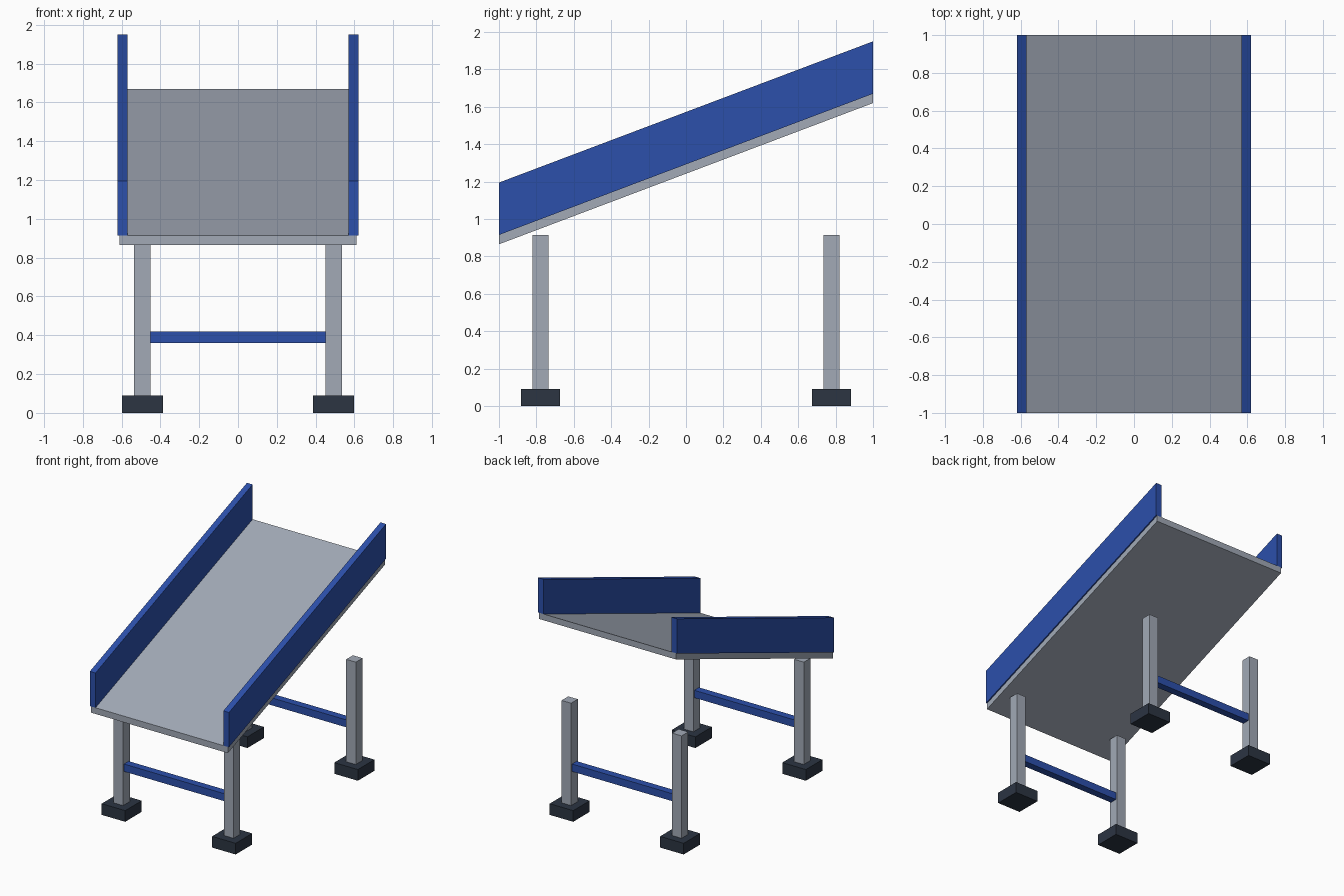
import bpy
import bmesh

default = bpy.data.objects.get("Cube")
if default:
    bpy.data.objects.remove(default, do_unlink=True)


def material(name, colour):
    mat = bpy.data.materials.new(name)
    mat.use_nodes = True
    mat.diffuse_color = (*colour, 1)
    mat.node_tree.nodes["Principled BSDF"].inputs["Base Color"].default_value = (*colour, 1)
    return mat


steel = material("grey steel", (0.36, 0.40, 0.47))
blue = material("blue paint", (0.025, 0.08, 0.41))
rubber = material("dark rubber", (0.025, 0.035, 0.055))


def box(name, low, high, mat, slope=0.0):
    """Box between two corners; slope lifts z along y, keeping the ends upright."""
    bm = bmesh.new()
    bmesh.ops.create_cube(bm, size=1)
    for v in bm.verts:
        v.co = [h if c > 0 else l for c, l, h in zip(v.co, low, high)]
        v.co.z += slope * v.co.y
    mesh = bpy.data.meshes.new(name)
    bm.to_mesh(mesh)
    bm.free()
    mesh.materials.append(mat)
    obj = bpy.data.objects.new(name, mesh)
    bpy.context.collection.objects.link(obj)
    return obj


def block(name, centre, half, bottom, top, mat):
    """Square upright block around a centre point."""
    x, y = centre
    return box(name, (x - half, y - half, bottom), (x + half, y + half, top), mat)


# Sloping deck
SLOPE = 0.3775
DECK_TOP = 1.2925
box("deck", (-0.61, -1, DECK_TOP - 0.05), (0.61, 1, DECK_TOP), steel, SLOPE)

# Side rails
for side, x in (("right", -0.595), ("left", 0.595)):
    box(side + "_rail", (x - 0.025, -1, DECK_TOP), (x + 0.025, 1, DECK_TOP + 0.28), blue, SLOPE)

# Two leg frames: legs, feet and a cross bar
LEG_X, LEG_Y = 0.4925, 0.778
for end, y in (("front", -LEG_Y), ("back", LEG_Y)):
    for side, x in (("right", -LEG_X), ("left", LEG_X)):
        block(f"{end}_{side}_leg", (x, y), 0.0425, 0.01, 0.915, steel)
        block(f"{end}_{side}_foot", (x, y), 0.105, 0, 0.09, rubber)
    box(end + "_cross_bar", (-0.45, y - 0.03, 0.36), (0.45, y + 0.03, 0.42), blue)
